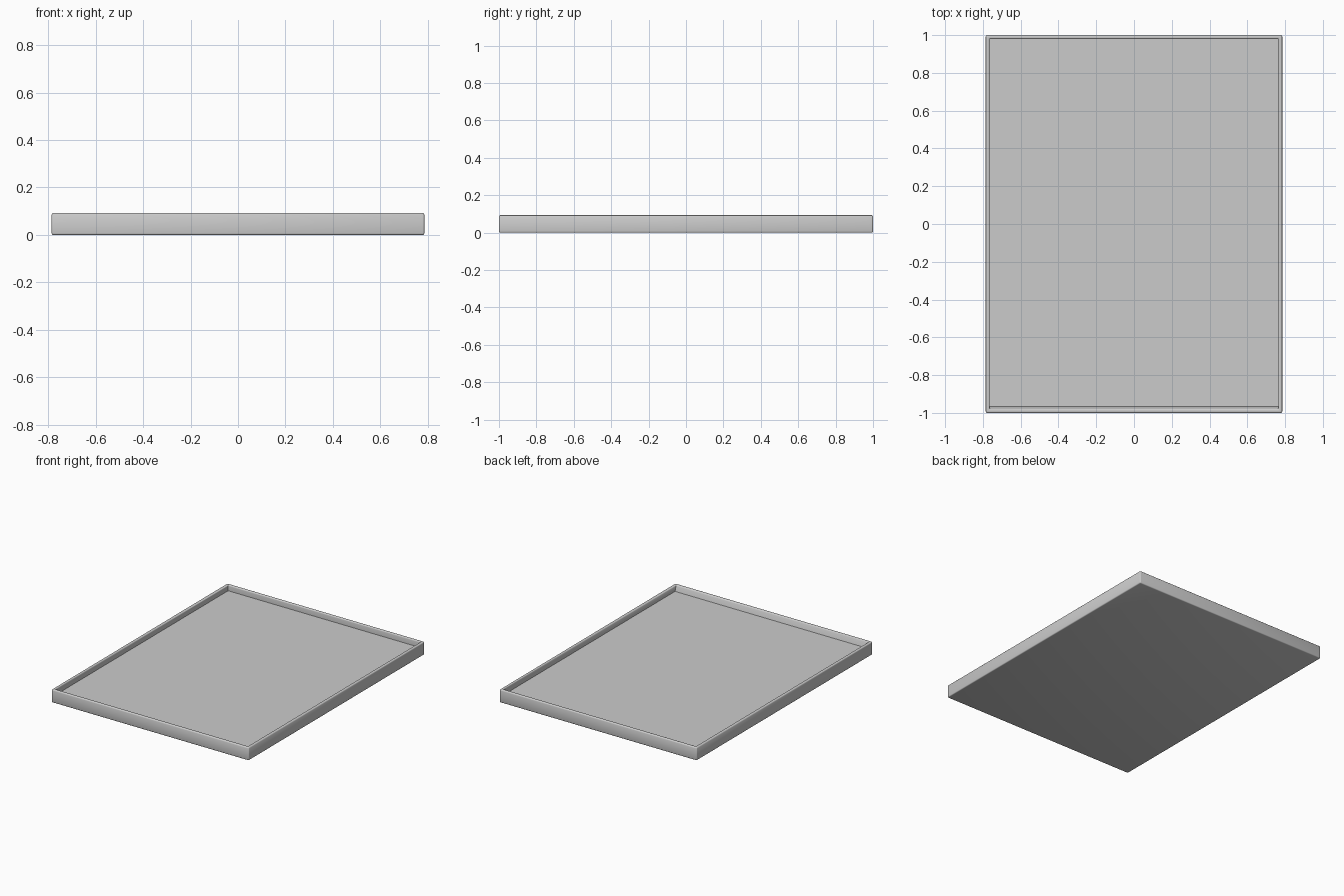
import bpy, bmesh

if "Cube" in bpy.data.objects:
    bpy.data.objects.remove(bpy.data.objects["Cube"])

HX, HY, H = 0.785, 1.0, 0.093   # outer half sizes and height
RIM, FLOOR = 0.021, 0.052       # rim width and height of the tray floor

bm = bmesh.new()

def loop(hx, hy, z, front_shift=0.0):
    """Rectangle of verts; the front side can be moved inward."""
    return [bm.verts.new((x, y + (front_shift if y < 0 else 0), z))
            for x, y in ((-hx, -hy), (hx, -hy), (hx, hy), (-hx, hy))]

# Outer wall, rim and inner wall, with the front inner wall slightly sloped
loops = [loop(HX, HY, 0), loop(HX, HY, H),
         loop(HX - RIM, HY - RIM, H),
         loop(HX - RIM, HY - RIM, FLOOR, 0.012)]
for a, b in zip(loops, loops[1:]):
    for i in range(4):
        j = (i + 1) % 4
        bm.faces.new((a[i], a[j], b[j], b[i]))

# Underside and tray floor
bm.faces.new(loops[0][::-1])
bm.faces.new(loops[3])
bmesh.ops.recalc_face_normals(bm, faces=bm.faces)

# Round the edges of the shell, leaving the inner floor crease sharp
edges = [e for e in bm.edges if all(abs(v.co.z - FLOOR) > 1e-4 for v in e.verts)]
bmesh.ops.bevel(bm, geom=edges, offset=0.007, segments=3, profile=0.5, affect='EDGES')

mesh = bpy.data.meshes.new("tray")
bm.to_mesh(mesh)
bm.free()
tray = bpy.data.objects.new("tray", mesh)
bpy.context.collection.objects.link(tray)
bpy.context.view_layer.objects.active = tray
tray.select_set(True)
bpy.ops.object.shade_smooth_by_angle(angle=0.7)
